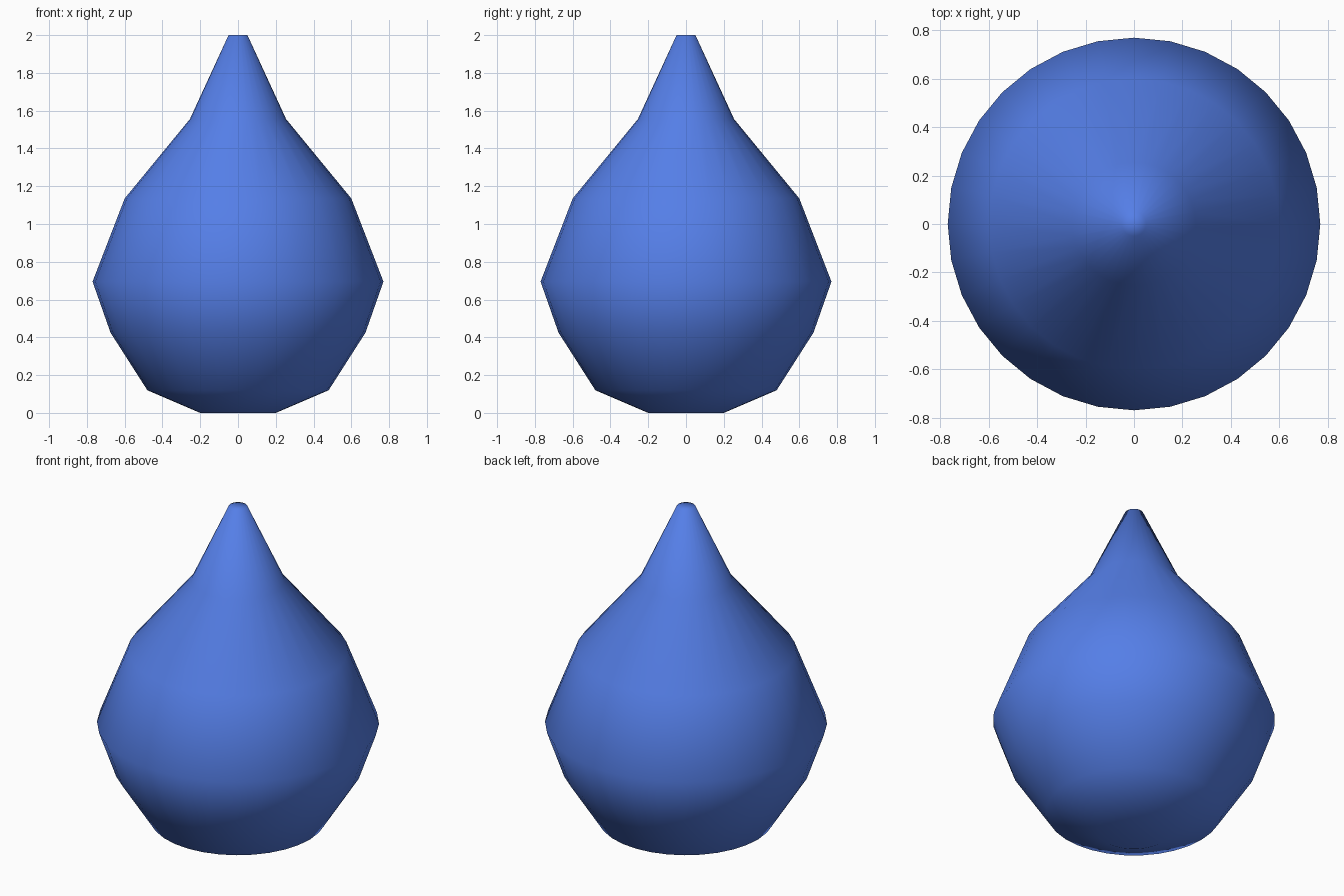
import bpy, bmesh
from math import cos, sin, tau

if "Cube" in bpy.data.objects:
    bpy.data.objects.remove(bpy.data.objects["Cube"])

SIDES = 32
# Outline from bottom to top: (radius, height)
PROFILE = [(0.20, 0.0), (0.48, 0.12), (0.675, 0.425), (0.77, 0.695),
           (0.60, 1.135), (0.255, 1.555), (0.05, 2.0)]

bm = bmesh.new()
rings = [[bm.verts.new((r * cos(tau * i / SIDES), r * sin(tau * i / SIDES), z))
          for i in range(SIDES)] for r, z in PROFILE]
base = bm.verts.new((0, 0, 0))
tip = bm.verts.new((0, 0, 2))

# Side bands and the two end caps
for i in range(SIDES):
    j = (i + 1) % SIDES
    for lo, hi in zip(rings, rings[1:]):
        bm.faces.new((lo[i], lo[j], hi[j], hi[i]))
    bm.faces.new((base, rings[0][j], rings[0][i]))
    bm.faces.new((tip, rings[-1][i], rings[-1][j]))
for f in bm.faces:
    f.smooth = True

mesh = bpy.data.meshes.new("water_drop")
bm.to_mesh(mesh)
bm.free()
drop = bpy.data.objects.new("water_drop", mesh)
bpy.context.collection.objects.link(drop)

# Blue colour
blue = bpy.data.materials.new("blue")
blue.diffuse_color = (0.09, 0.21, 0.80, 1)
blue.use_nodes = True
blue.node_tree.nodes["Principled BSDF"].inputs["Base Color"].default_value = blue.diffuse_color
mesh.materials.append(blue)
